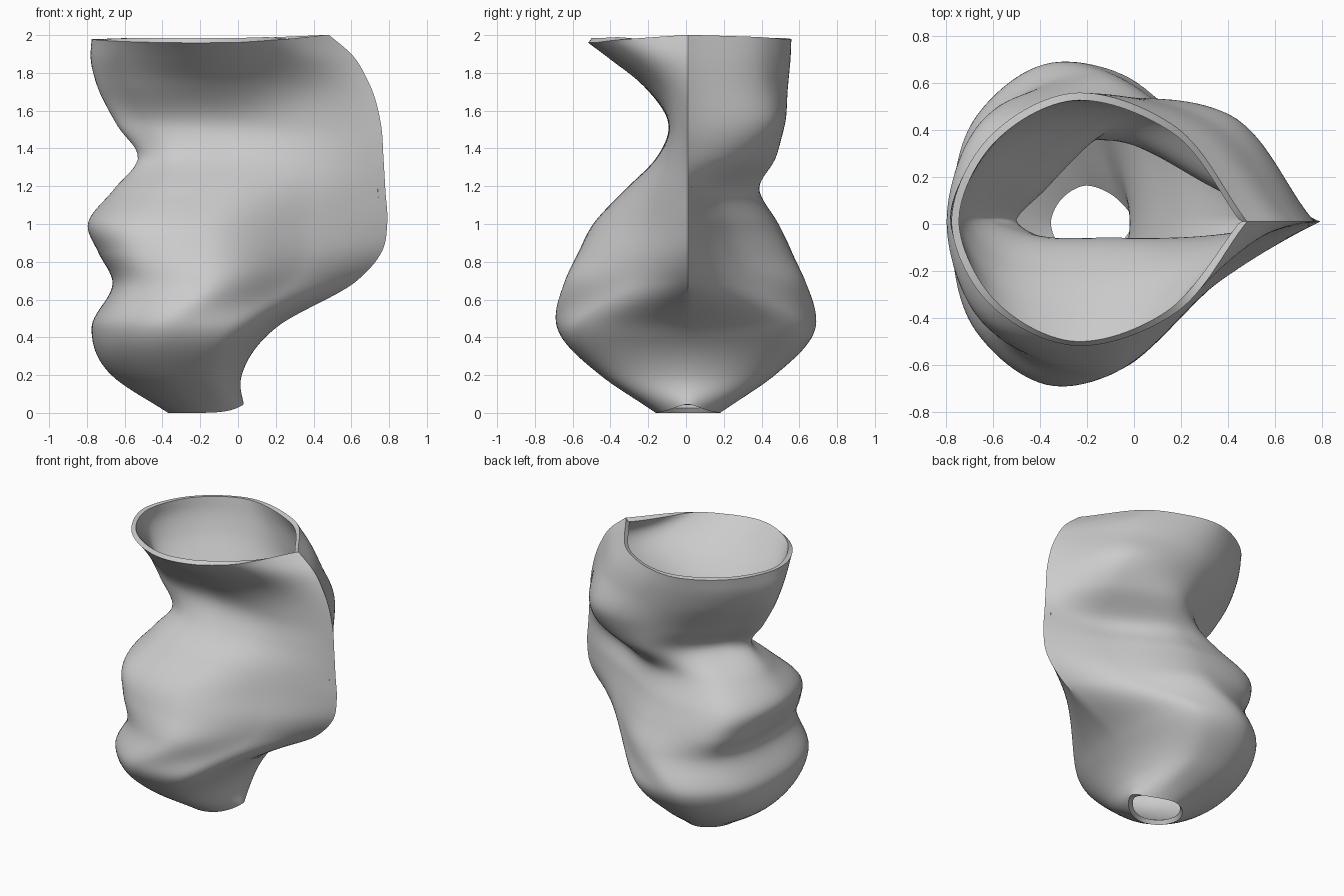
import bpy, bmesh
from mathutils import Vector

RINGS, SEGMENTS, WALL = 90, 112, 0.032
STATIONS = (0.1, 0.4, 0.75)   # positions from left end to corner

# Height, left end, right corner, back depths and front depths at the stations
SECTIONS = [
    (0.0, -.37, .03, .105, .18, .135, -.10, -.16, -.12),
    (0.2, -.67, .02, .28, .46, .44, -.27, -.44, -.43),
    (.45, -.775, .20, .445, .675, .63, -.445, -.675, -.61),
    (0.7, -.665, .63, .50, .63, .33, -.50, -.64, -.29),
    (.85, -.74, .76, .49, .55, .24, -.47, -.565, -.225),
    (1.0, -.795, .79, .42, .475, .20, -.40, -.485, -.19),
    (1.18, -.66, .78, .30, .385, .16, -.25, -.32, -.145),
    (1.35, -.53, .77, .17, .47, .34, -.11, -.155, -.09),
    (1.52, -.635, .757, .20, .50, .46, -.06, -.09, -.07),
    (1.75, -.75, .685, .29, .535, .43, -.16, -.24, -.14),
    (1.88, -.78, .60, .32, .55, .42, -.235, -.395, -.26),
    (1.98, -.775, .48, .33, .555, .42, -.30, -.515, -.385),
]


def spline(knots, values, t):
    """Smooth curve through vectors placed at uneven knots."""
    last = len(knots) - 1
    i = max(k for k in range(last) if knots[k] <= t or k == 0)

    def slope(k):
        step = lambda a: (values[a + 1] - values[a]) / (knots[a + 1] - knots[a])
        if k == 0:
            return step(0)
        if k == last:
            return step(last - 1)
        before, after = knots[k] - knots[k - 1], knots[k + 1] - knots[k]
        return (step(k - 1) * after + step(k) * before) / (before + after)

    h = knots[i + 1] - knots[i]
    u = (t - knots[i]) / h
    v = 1 - u
    return (values[i] * (v * v * (1 + 2 * u)) + values[i + 1] * (u * u * (3 - 2 * u))
            + slope(i) * (h * u * v * v) - slope(i + 1) * (h * u * u * v))


def outline(section, roundness):
    """Teardrop ring from the corner round the back, left end and front."""
    left, right = section[0], section[1]
    back, front = section[2:5], section[5:8]
    at = lambda f: left + (right - left) * f
    corner = Vector((right, 0.01))
    points = [corner]
    points += [Vector((at(f), y)) for f, y in reversed(list(zip(STATIONS, back)))]
    points.append(Vector((left, 0.01)))
    points += [Vector((at(f), y)) for f, y in zip(STATIONS, front)]
    points.append(corner)
    # Guide points past the corner make it sharp or rounded
    before = (2 * corner - points[1]).lerp(points[-2], roundness)
    after = (2 * corner - points[-2]).lerp(points[1], roundness)
    points = [before] + points + [after]
    knots = [0.0]
    for a, b in zip(points, points[1:]):
        knots.append(knots[-1] + (b - a).length)
    start, span = knots[1], knots[-2] - knots[1]
    return [spline(knots, points, start + span * s / SEGMENTS) for s in range(SEGMENTS)]


# Outer skin lofted through the sections
heights = [s[0] for s in SECTIONS]
shapes = [Vector(s[1:]) for s in SECTIONS]
bm = bmesh.new()
rings = []
for r in range(RINGS + 1):
    z = heights[-1] * r / RINGS
    section = spline(heights, shapes, z)
    left, right = section[0], section[1]
    top = (z / heights[-1]) ** 6
    foot = max(0, 1 - z / 0.2) ** 2
    roundness = min(1, max(0, (0.7 - z) / 0.3))
    ring = []
    for p in outline(section, roundness):
        tilt = top * (0.04 * min(p.y, 0) + 0.045 * max(p.x, 0))
        lift = foot * 0.045 * max(0, (p.x - left) / (right - left)) ** 6
        ring.append(bm.verts.new((p.x, p.y, z + tilt + lift)))
    rings.append(ring)
for low, high in zip(rings, rings[1:]):
    for s in range(SEGMENTS):
        n = (s + 1) % SEGMENTS
        bm.faces.new((low[s], low[n], high[n], high[s]))
mesh = bpy.data.meshes.new("vase_shell")
bm.to_mesh(mesh)
bm.free()

cube = bpy.data.objects.get("Cube")
if cube:
    bpy.data.objects.remove(cube, do_unlink=True)

vase = bpy.data.objects.new("vase_shell", mesh)
bpy.context.collection.objects.link(vase)

# Plain grey clay
clay = bpy.data.materials.new("grey_clay")
clay.use_nodes = True
grey = (0.6, 0.6, 0.6, 1)
clay.diffuse_color = grey
clay.node_tree.nodes["Principled BSDF"].inputs["Base Color"].default_value = grey
mesh.materials.append(clay)

# Wall thickness and smooth skin with crisp rims and corner
bpy.ops.object.select_all(action="DESELECT")
bpy.context.view_layer.objects.active = vase
vase.select_set(True)
wall = vase.modifiers.new("wall", "SOLIDIFY")
wall.thickness = WALL
wall.offset = -1
bpy.ops.object.modifier_apply(modifier="wall")
bpy.ops.object.shade_smooth_by_angle(angle=0.6)
